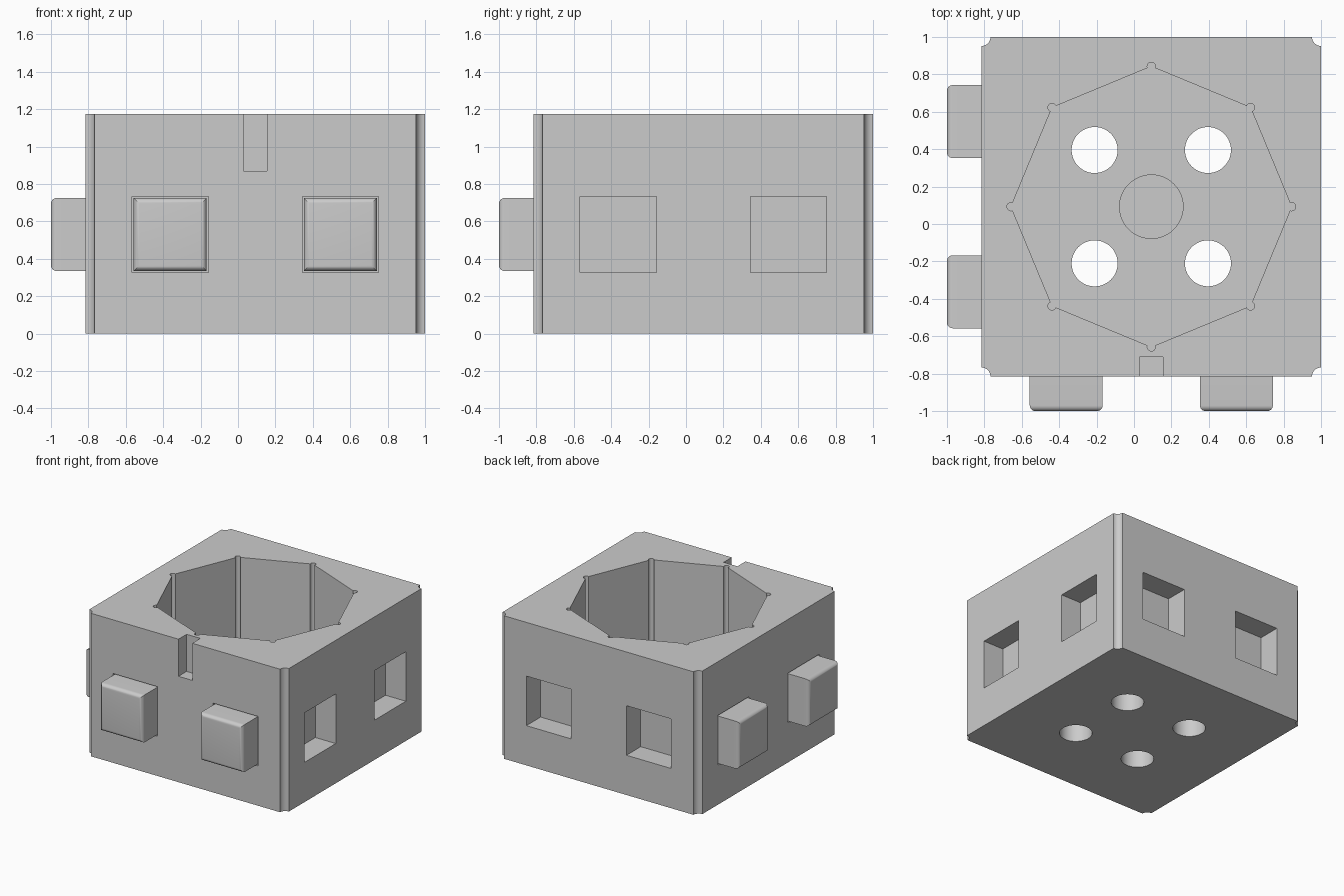
import bpy
import bmesh
from math import cos, sin, pi, radians
from mathutils import Matrix, Vector

if "Cube" in bpy.data.objects:
    bpy.data.objects.remove(bpy.data.objects["Cube"], do_unlink=True)

C = 0.0925            # block centre in x and y
HALF = 0.9075         # half the block width
TOP = 1.175
FLOOR = 0.2           # thickness of the cavity floor
SOCKET_Z = 0.53
OFFSET = 0.455        # socket distance from the middle of a side
DEPTH = 0.185
RIM = 0.75            # octagon corner radius

grey = bpy.data.materials.new("light grey plastic")
grey.use_nodes = True
grey.diffuse_color = (0.6, 0.6, 0.6, 1)
grey.node_tree.nodes["Principled BSDF"].inputs["Base Color"].default_value = (0.6, 0.6, 0.6, 1)


def make_object(name, bm):
    mesh = bpy.data.meshes.new(name)
    bm.to_mesh(mesh)
    bm.free()
    mesh.materials.append(grey)
    obj = bpy.data.objects.new(name, mesh)
    bpy.context.collection.objects.link(obj)
    return obj


def box(name, centre, size):
    bm = bmesh.new()
    bmesh.ops.create_cube(bm, size=1)
    bmesh.ops.scale(bm, vec=size, verts=bm.verts)
    bmesh.ops.translate(bm, vec=centre, verts=bm.verts)
    return make_object(name, bm)


def prism(name, x, y, z0, z1, radius, sides):
    bm = bmesh.new()
    bmesh.ops.create_cone(bm, cap_ends=True, segments=sides, radius1=radius,
                          radius2=radius, depth=z1 - z0,
                          matrix=Matrix.Translation((x, y, (z0 + z1) / 2)))
    return make_object(name, bm)


def cut(target, cutter):
    mod = target.modifiers.new("cut", "BOOLEAN")
    mod.operation = "DIFFERENCE"
    mod.solver = "EXACT"
    mod.object = cutter
    bpy.context.view_layer.objects.active = target
    bpy.ops.object.modifier_apply(modifier=mod.name)
    bpy.data.objects.remove(cutter, do_unlink=True)


def smooth(obj):
    bpy.ops.object.select_all(action="DESELECT")
    obj.select_set(True)
    bpy.context.view_layer.objects.active = obj
    bpy.ops.object.shade_smooth_by_angle(angle=radians(30))


# Main block
block = box("block", (C, C, TOP / 2), (2 * HALF, 2 * HALF, TOP))

# Octagonal cavity with round relief grooves in its corners
cut(block, prism("cavity_cutter", C, C, FLOOR, TOP + 0.1, RIM, 8))
for i in range(8):
    a = i * pi / 4
    cut(block, prism("relief_cutter", C + RIM * cos(a), C + RIM * sin(a),
                     FLOOR, TOP + 0.1, 0.022, 20))

# Round recess and four through holes in the floor
cut(block, prism("recess_cutter", C, C, FLOOR / 2, FLOOR + 0.1, 0.17, 48))
for sx in (-1, 1):
    for sy in (-1, 1):
        cut(block, prism("hole_cutter", C + sx * 0.303, C + sy * 0.303,
                         -0.1, FLOOR + 0.1, 0.123, 48))
        # Concave outer corners
        cut(block, prism("corner_cutter", C + sx * HALF, C + sy * HALF,
                         -0.1, TOP + 0.1, 0.048, 32))

# Notch in the front rim
cut(block, box("notch_cutter", (C, C - HALF, 1.07), (0.125, 0.21, 0.4)))

# Two square sockets on every side
sides = {"front": Vector((0, -1, 0)), "left": Vector((-1, 0, 0)),
         "back": Vector((0, 1, 0)), "right": Vector((1, 0, 0))}
middle = Vector((C, C, SOCKET_Z))


def side_box(name, out, shift, width, near, far):
    along = Vector((-out.y, out.x, 0))
    centre = middle + along * shift + out * (near + far) / 2
    span = far - near
    size = [abs(out.x) * span + abs(out.y) * width,
            abs(out.y) * span + abs(out.x) * width, width]
    return box(name, centre, size)


for out in sides.values():
    for s in (-1, 1):
        cut(block, side_box("socket_cutter", out, s * OFFSET, 0.407,
                            HALF - DEPTH, HALF + 0.1))
smooth(block)

# Pegs with rounded outer ends, seated in the front and -x sockets
for label, side in (("front", "front"), ("side", "left")):
    out = sides[side]
    for n, s in enumerate((-1, 1), 1):
        peg = side_box(f"{label}_peg_{n}", out, s * OFFSET, 0.39,
                       HALF - DEPTH, C + 1)
        bm = bmesh.new()
        bm.from_mesh(peg.data)
        ends = [e for e in bm.edges if all((v.co).dot(out) > 0.99 for v in e.verts)]
        bmesh.ops.bevel(bm, geom=ends, offset=0.03, segments=6, profile=0.5,
                        affect="EDGES")
        bm.to_mesh(peg.data)
        bm.free()
        smooth(peg)
